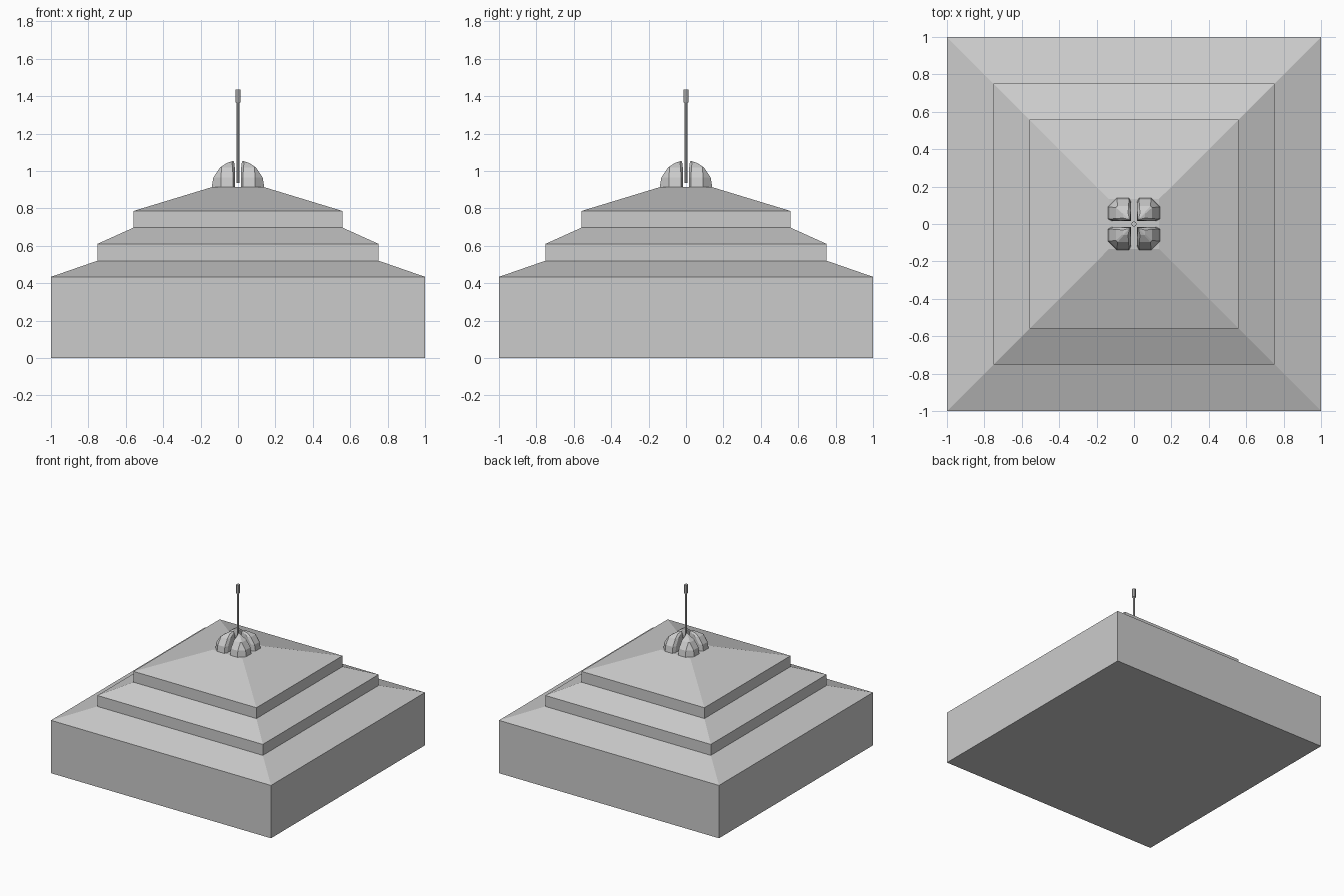
import bpy, bmesh, math

if "Cube" in bpy.data.objects:
    bpy.data.objects.remove(bpy.data.objects["Cube"])


def finish(bm, name):
    bmesh.ops.recalc_face_normals(bm, faces=bm.faces)
    mesh = bpy.data.meshes.new(name)
    bm.to_mesh(mesh)
    bm.free()
    obj = bpy.data.objects.new(name, mesh)
    bpy.context.collection.objects.link(obj)
    return obj


def square_loft(name, profile):
    """Closed square tower through (half width, z) levels."""
    bm = bmesh.new()
    rings = [[bm.verts.new((sx * h, sy * h, z))
              for sx, sy in ((-1, -1), (1, -1), (1, 1), (-1, 1))]
             for h, z in profile]
    for a, b in zip(rings, rings[1:]):
        for i in range(4):
            j = (i + 1) % 4
            bm.faces.new((a[i], a[j], b[j], b[i]))
    bm.faces.new(rings[0][::-1])
    bm.faces.new(rings[-1])
    return finish(bm, name)


def rod(name, radius, z0, z1, sides=8):
    bm = bmesh.new()
    bmesh.ops.create_cone(bm, cap_ends=True, segments=sides, radius1=radius,
                          radius2=radius, depth=z1 - z0)
    bmesh.ops.translate(bm, vec=(0, 0, (z0 + z1) / 2), verts=bm.verts)
    return finish(bm, name)


# Stepped body: block base and three sloping tiers
square_loft("stepped_body", [
    (1.0, 0.0), (1.0, 0.434), (0.752, 0.52), (0.752, 0.61),
    (0.559, 0.697), (0.559, 0.786), (0.135, 0.915)])

# Faceted dome lobe: rings of (z, outer, corner, inner gap), mirrored to four
bm = bmesh.new()
for z, o, c, g in ((0.915, 0.14, 0.092, 0.015), (0.965, 0.132, 0.091, 0.015),
                   (1.018, 0.097, 0.088, 0.017), (1.043, 0.06, 0.055, 0.02)):
    i = g + 0.012
    for x, y in ((g, g), (o - 0.025, g), (o, i), (o, c),
                 (c, o), (i, o), (g, o - 0.025)):
        bm.verts.new((x, y, z))
bm.verts.new((0.024, 0.024, 1.055))
hull = bmesh.ops.convex_hull(bm, input=bm.verts)
loose = [v for v in bm.verts if not v.link_faces]
bmesh.ops.delete(bm, geom=loose, context='VERTS')
bmesh.ops.dissolve_limit(bm, angle_limit=math.radians(2),
                         verts=bm.verts, edges=bm.edges)
lobes = finish(bm, "dome_lobes")
mirror = lobes.modifiers.new("mirror", 'MIRROR')
mirror.use_axis = (True, True, False)
mirror.use_mirror_merge = False

# Mast and its thicker tip
rod("mast", 0.008, 0.935, 1.37)
rod("mast_tip", 0.014, 1.365, 1.436)
